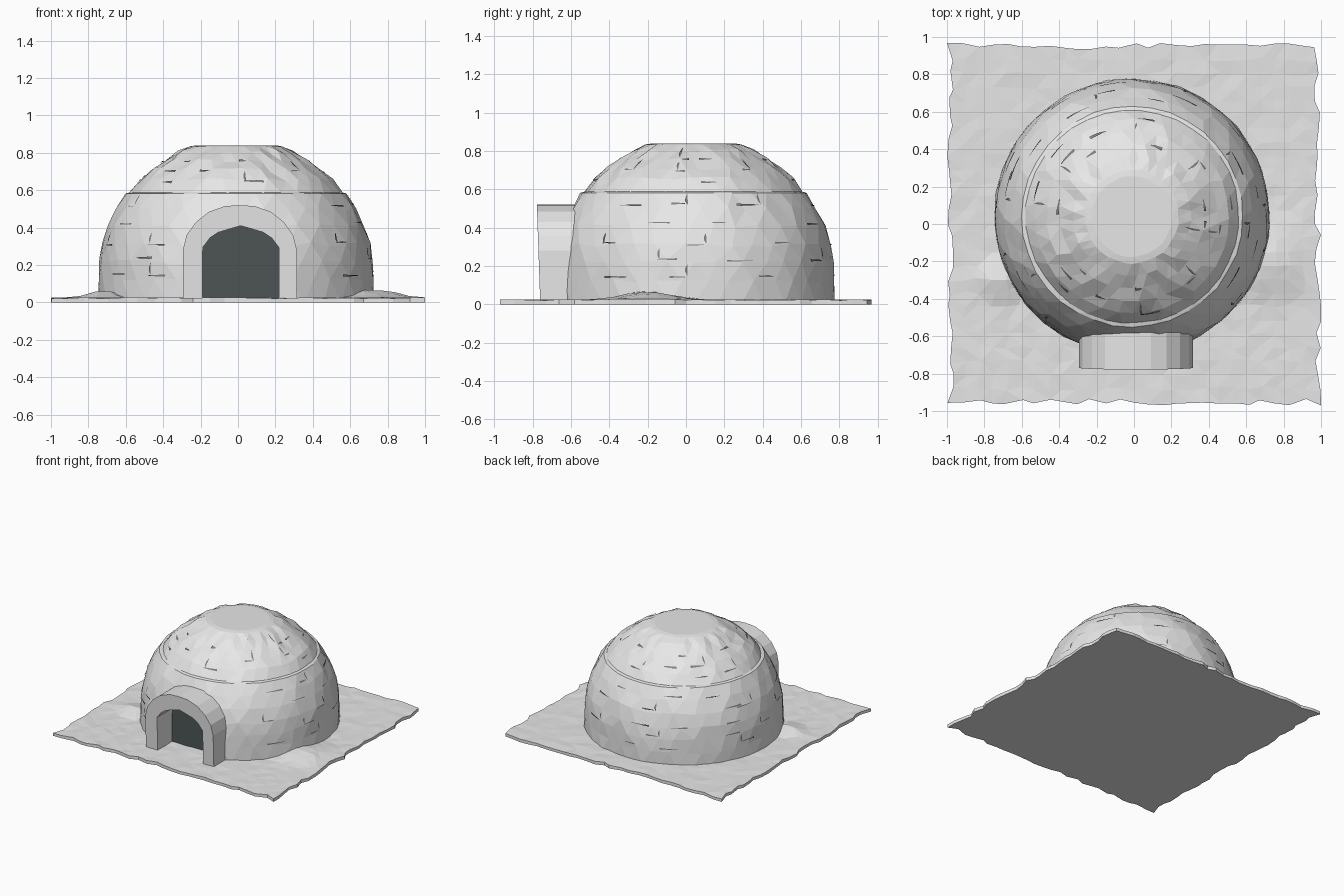
import bpy, bmesh, math, random

if "Cube" in bpy.data.objects:
    bpy.data.objects.remove(bpy.data.objects["Cube"])

random.seed(4)
CX, CY = -0.01, 0.04      # dome centre


def material(name, rgb):
    m = bpy.data.materials.new(name)
    m.diffuse_color = (*rgb, 1)
    m.use_nodes = True
    m.node_tree.nodes["Principled BSDF"].inputs["Base Color"].default_value = m.diffuse_color
    return m


snow = material("snow", (0.8, 0.8, 0.8))
dark = material("dark_interior", (0.075, 0.09, 0.09))
joint = material("block_joint", (0.22, 0.22, 0.22))


def make(name, bm, *mats):
    bmesh.ops.recalc_face_normals(bm, faces=bm.faces)
    me = bpy.data.meshes.new(name)
    bm.to_mesh(me)
    bm.free()
    for m in mats:
        me.materials.append(m)
    ob = bpy.data.objects.new(name, me)
    bpy.context.collection.objects.link(ob)
    return ob


def jit(a):
    return random.uniform(-a, a)


# Snow ground: ragged slab with low drifts against the dome
bm = bmesh.new()
bmesh.ops.create_grid(bm, x_segments=26, y_segments=26, size=1)
for v in bm.verts:
    x, y = v.co.x * 0.982, v.co.y * 0.952
    edge = v.is_boundary
    z = 0.024 + jit(0.003)
    z += 0.045 * math.exp(-((x - 0.72) ** 2 + (y + 0.2) ** 2) / 0.03)
    z += 0.04 * math.exp(-((x + 0.72) ** 2 + (y + 0.3) ** 2) / 0.008)
    a = 0.018 if edge else 0.012
    v.co = (x + jit(a), y + jit(a), z)
bmesh.ops.triangulate(bm, faces=bm.faces)
rim = [e for e in bm.edges if e.is_boundary]
ext = bmesh.ops.extrude_edge_only(bm, edges=rim)["geom"]
for v in ext:
    if isinstance(v, bmesh.types.BMVert):
        v.co.z = 0
bmesh.ops.holes_fill(bm, edges=[e for e in ext if isinstance(e, bmesh.types.BMEdge)], sides=0)
make("snow_ground", bm, snow)

# Dome: faceted lathe with one clear ledge between courses
PROFILE = [(0.737, 0.005), (0.735, 0.12), (0.730, 0.22), (0.716, 0.31),
           (0.685, 0.41), (0.642, 0.50), (0.592, 0.582), (0.570, 0.588),
           (0.518, 0.655), (0.455, 0.71), (0.385, 0.76), (0.315, 0.803),
           (0.25, 0.834), (0.215, 0.84)]
SEG = 36
bm = bmesh.new()
rings = []
for i, (r, z) in enumerate(PROFILE):
    k = 0 if i in (0, 6, 7, 12, 13) else 1
    ring = []
    for s in range(SEG):
        a = math.tau * (s + 0.5 * (i % 2) + jit(0.2) * k) / SEG
        rr = r + jit(0.004)
        ring.append(bm.verts.new((CX + rr * math.cos(a), CY + rr * math.sin(a), z + jit(0.012) * k)))
    rings.append(ring)
for i in range(len(rings) - 1):
    a, b = rings[i], rings[i + 1]
    for s in range(SEG):
        t = (s + 1) % SEG
        if i % 2 == 0:
            bm.faces.new((a[s], a[t], b[s]))
            bm.faces.new((a[t], b[t], b[s]))
        else:
            bm.faces.new((a[s], a[t], b[t]))
            bm.faces.new((a[s], b[t], b[s]))
bm.faces.new(rings[-1])
bm.faces.new(rings[0][::-1])
dome = make("dome", bm, snow, dark)


# Arched outlines shared by the doorway and its recess
def arch(half, ox=0.01):
    return [(ox - x, z) for x, z in half] + [(ox + x, z) for x, z in half[-2::-1]]


OUTER = arch([(0.305, 0.01), (0.305, 0.28), (0.285, 0.36), (0.235, 0.43),
              (0.165, 0.485), (0.08, 0.515), (0, 0.52)])
INNER = arch([(0.205, 0.01), (0.205, 0.22), (0.203, 0.295), (0.165, 0.345),
              (0.12, 0.375), (0.06, 0.393), (0, 0.41)], 0.015)

# Dark recess cut into the dome
bm = bmesh.new()
cut = [(0.015 + (x - 0.015) * 1.08, z * 1.05 if z > 0.02 else -0.05) for x, z in INNER]
f = [bm.verts.new((x, -1.0, z)) for x, z in cut]
b = [bm.verts.new((x, -0.575, z)) for x, z in cut]
bm.faces.new(f)
bm.faces.new(b[::-1])
for i in range(len(f)):
    j = (i + 1) % len(f)
    bm.faces.new((f[i], b[i], b[j], f[j]))
for face in bm.faces:
    face.material_index = 1
cutter = make("recess_cutter", bm, snow, dark)
cutter.hide_render = True
mod = dome.modifiers.new("recess", "BOOLEAN")
mod.operation = "DIFFERENCE"
mod.solver = "EXACT"
mod.object = cutter
bpy.context.view_layer.objects.active = dome
bpy.ops.object.modifier_apply(modifier="recess")
bpy.data.objects.remove(cutter)

# Entrance arch: slightly leaning front, back buried in the dome
bm = bmesh.new()
loops = []
for outline, y in ((OUTER, -0.76), (INNER, -0.76), (INNER, -0.572), (OUTER, -0.572)):
    loops.append([bm.verts.new((x, y - (0.018 * z / 0.52 if y < -0.7 else 0), z)) for x, z in outline])
for p in range(4):
    a, b = loops[p], loops[(p + 1) % 4]
    for i in range(len(a) - 1):
        bm.faces.new((a[i], a[i + 1], b[i + 1], b[i]))
for i in (0, -1):
    bm.faces.new([l[i] for l in loops])
make("entrance_arch", bm, snow)


# Joints between snow blocks: thin broken strips lying on the dome
def radius(z):
    for (r0, z0), (r1, z1) in zip(PROFILE, PROFILE[1:]):
        if z0 <= z <= z1:
            return r0 + (r1 - r0) * (z - z0) / (z1 - z0)
    return PROFILE[-1][0]


bm = bmesh.new()


def on_dome(a, z):
    r = radius(z) + 0.004
    return bm.verts.new((CX + r * math.cos(a), CY + r * math.sin(a), z))


def strip(a0, a1, z, h):
    n = 4
    low, high = [], []
    for i in range(n + 1):
        a = a0 + (a1 - a0) * i / n
        w = h * (0.3 + 0.7 * i / n)
        low.append(on_dome(a, z - w / 2))
        high.append(on_dome(a, z + w / 2))
    for i in range(n):
        bm.faces.new((low[i], low[i + 1], high[i + 1], high[i]))


COURSES = [0.15, 0.235, 0.315, 0.42, 0.52, 0.645, 0.70, 0.76]
for row, z in enumerate(COURSES):
    count = 9 if z < 0.6 else 7
    for s in range(count):
        a = math.tau * (s + 0.5 * (row % 2) + jit(0.3)) / count
        near_door = abs((a + math.pi / 2 + math.pi) % math.tau - math.pi) < 0.62
        if near_door and z < 0.57:
            continue
        length = random.uniform(0.09, 0.22)
        strip(a, a + length * random.choice((1, -1)), z + jit(0.008), random.uniform(0.007, 0.014))
        if random.random() < 0.4:      # upright end joint
            w = 0.012 / radius(z)
            strip(a, a + w, z + 0.03, 0.06)
make("block_joints", bm, joint)
